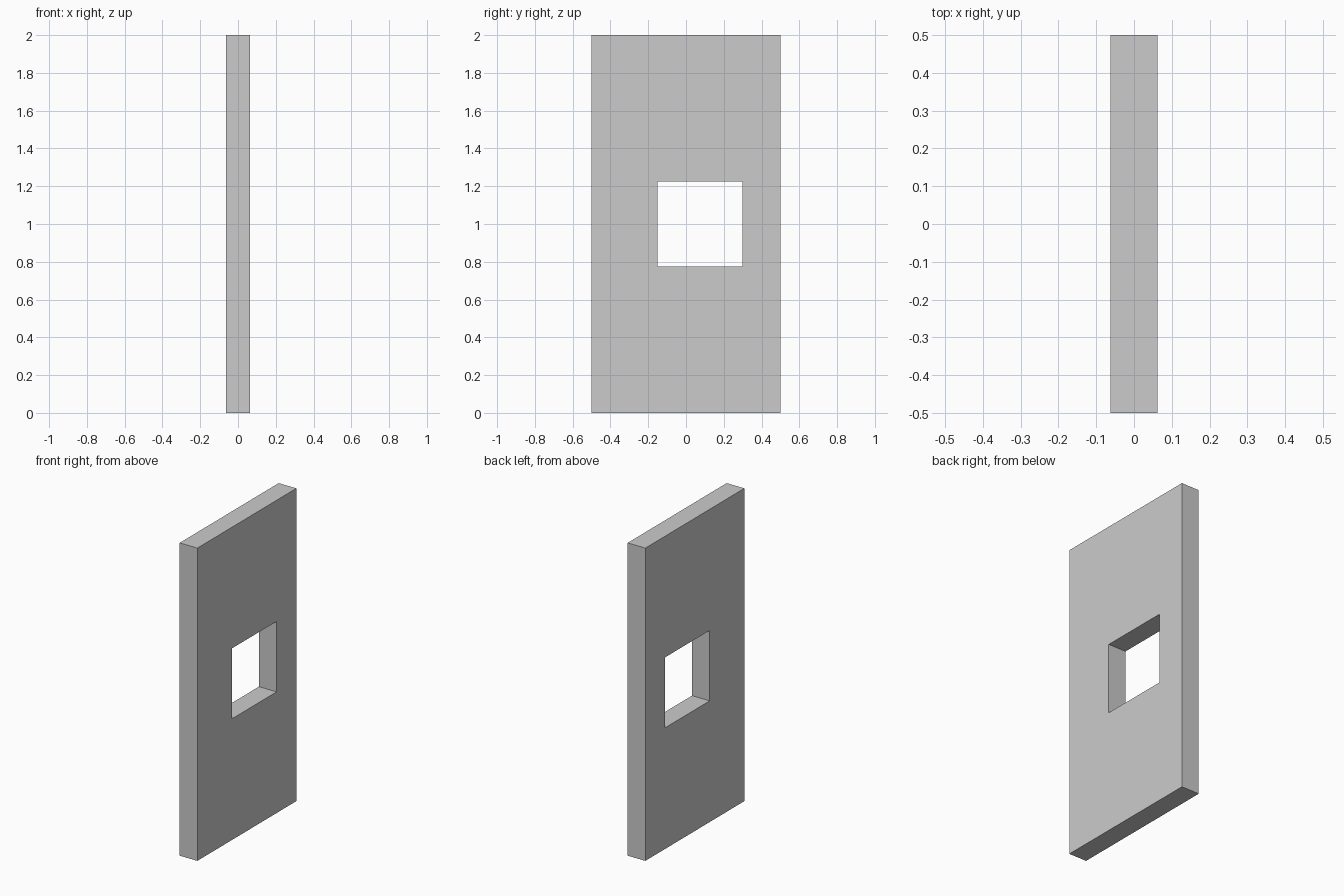
import bpy, bmesh

if "Cube" in bpy.data.objects:
    bpy.data.objects.remove(bpy.data.objects["Cube"])

THICK = 0.125


def rectangle(bm, y0, y1, z0, z1):
    x = -THICK / 2
    return [bm.verts.new((x, y, z)) for y, z in ((y0, z0), (y1, z0), (y1, z1), (y0, z1))]


# Wall panel: outer and opening outlines joined into a flat frame, then thickened
bm = bmesh.new()
outer = rectangle(bm, -0.5, 0.5, 0.0, 2.0)
opening = rectangle(bm, -0.15, 0.30, 0.775, 1.225)
for i in range(4):
    j = (i + 1) % 4
    bm.faces.new((outer[i], outer[j], opening[j], opening[i]))
result = bmesh.ops.extrude_face_region(bm, geom=bm.faces[:], use_keep_orig=True)
moved = [g for g in result["geom"] if isinstance(g, bmesh.types.BMVert)]
bmesh.ops.translate(bm, verts=moved, vec=(THICK, 0, 0))
bmesh.ops.recalc_face_normals(bm, faces=bm.faces[:])

mesh = bpy.data.meshes.new("wall_panel")
bm.to_mesh(mesh)
bm.free()
bpy.context.collection.objects.link(bpy.data.objects.new("wall_panel", mesh))
